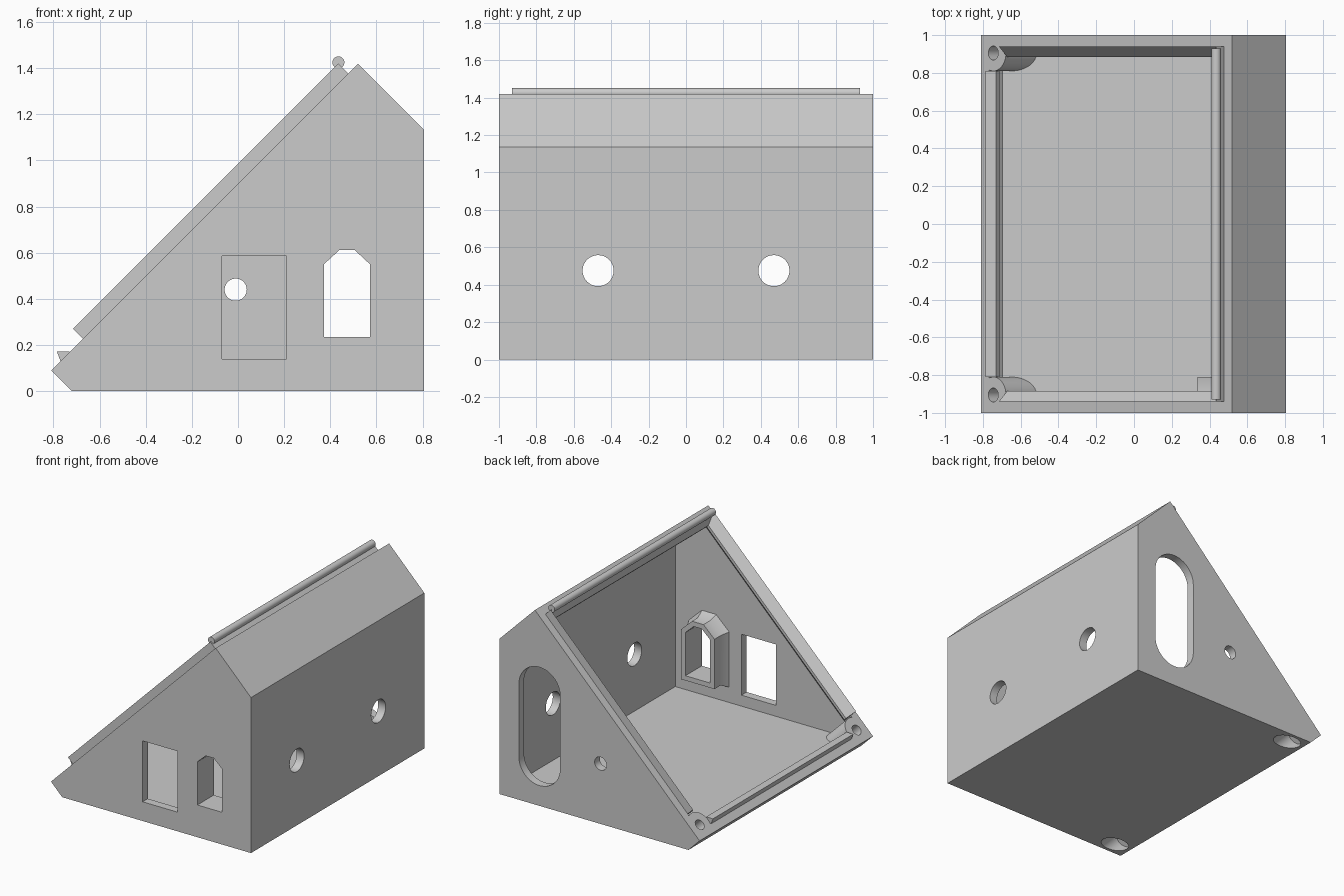
import bpy, bmesh, math
from mathutils import Vector

cube = bpy.data.objects.get("Cube")
if cube:
    bpy.data.objects.remove(cube, do_unlink=True)

grey = bpy.data.materials.new("light_grey")
grey.use_nodes = True
grey.diffuse_color = (0.6, 0.6, 0.6, 1)
grey.node_tree.nodes["Principled BSDF"].inputs["Base Color"].default_value = (0.6, 0.6, 0.6, 1)


def finish(name, bm):
    bmesh.ops.recalc_face_normals(bm, faces=bm.faces)
    mesh = bpy.data.meshes.new(name)
    bm.to_mesh(mesh)
    bm.free()
    mesh.materials.append(grey)
    ob = bpy.data.objects.new(name, mesh)
    bpy.context.collection.objects.link(ob)
    return ob


def loft(name, rings):
    """Solid skinned through rings of 3D points, closed by end caps."""
    bm = bmesh.new()
    loops = [[bm.verts.new(p) for p in ring] for ring in rings]
    bm.faces.new(loops[0])
    bm.faces.new(loops[-1])
    n = len(loops[0])
    for a, b in zip(loops, loops[1:]):
        for i in range(n):
            j = (i + 1) % n
            bm.faces.new((a[i], a[j], b[j], b[i]))
    return finish(name, bm)


def prism(name, outline, y0, y1):
    """Outline in x and z, extruded along y."""
    return loft(name, [[(x, y, z) for x, z in outline] for y in (y0, y1)])


def cylinder(name, start, end, radius, sides=48):
    start, end = Vector(start), Vector(end)
    turn = (end - start).to_track_quat('Z', 'Y')
    circle = [turn @ Vector((radius * math.cos(math.tau * i / sides),
                             radius * math.sin(math.tau * i / sides), 0))
              for i in range(sides)]
    return loft(name, [[p + c for c in circle] for p in (start, end)])


def cut(target, cutter, keep=False):
    mod = target.modifiers.new("cut", 'BOOLEAN')
    mod.operation = 'DIFFERENCE'
    mod.solver = 'EXACT'
    mod.object = cutter
    bpy.context.view_layer.objects.active = target
    bpy.ops.object.modifier_apply(modifier=mod.name)
    if not keep:
        bpy.data.objects.remove(cutter, do_unlink=True)


def slope(s, n):
    """x, z from distance s up the sloped face (as x + z) and height n above it."""
    d = 0.9 + n * math.sqrt(2)
    return (s - d) / 2, (s + d) / 2


# Sloped shell and the cavity that leaves the corner screw bosses standing
WALL, LOW, HIGH, SCREW = 0.94, -0.635, 1.855, -0.59
body = prism("enclosure_shell", [(-0.72, 0), (0.805, 0), (0.805, 1.135), (0.52, 1.42), (-0.81, 0.09)], -1, 1)
cavity = prism("cavity_cutter", [(-0.695, 0.06), (0.745, 0.06), (0.745, 1.11),
                                 slope(HIGH, 0.2), slope(LOW, 0.2)], -WALL, WALL)


def screw_axis(name, y, top, bottom, radius):
    (xa, za), (xb, zb) = slope(SCREW, top), slope(SCREW, bottom)
    return cylinder(name, (xa, y, za), (xb, y, zb), radius)


for y in (-0.905, 0.905):
    cut(cavity, screw_axis("boss_cutter", y, 0.4, -0.5, 0.095))
cut(body, cavity)

# Screw holes with counterbores from below
for y in (-0.905, 0.905):
    cut(body, screw_axis("screw_cutter", y, 0.1, -0.15, 0.037))
    cut(body, screw_axis("counterbore_cutter", y, -0.09, -0.5, 0.073))

# Round holes in the tall wall and the far side wall
for y in (-0.47, 0.47):
    cut(body, cylinder("wall_hole_cutter", (0.7, y, 0.475), (0.9, y, 0.475), 0.083))
cut(body, cylinder("side_hole_cutter", (-0.01, 0.9, 0.44), (-0.01, 1.1, 0.44), 0.048))

# Long rounded slot in the far side wall
slot = []
for centre, first in ((0.845, 0), (0.315, math.pi)):
    for i in range(25):
        a = first + math.pi * i / 24
        slot.append((0.483 + 0.167 * math.cos(a), centre + 0.167 * math.sin(a)))
cut(body, prism("slot_cutter", slot, 0.9, 1.1))

# Rectangular window in the front wall
cut(body, prism("window_cutter", [(-0.07, 0.14), (0.21, 0.14), (0.21, 0.585), (-0.07, 0.585)], -1.1, -0.9))


# Socket opening with a flared frame inside
def arch(g):
    return [(0.372 - g, 0.235 - g), (0.572 + g, 0.235 - g), (0.572 + g, 0.55 + 0.4 * g),
            (0.505 + 0.4 * g, 0.612 + g), (0.44 - 0.4 * g, 0.612 + g), (0.372 - g, 0.55 + 0.4 * g)]


frame = loft("socket_frame", [[(x, y, z) for x, z in arch(g)]
                              for y, g in ((-0.945, 0.065), (-0.88, 0.035), (-0.81, 0.035))])
arch_cutter = prism("arch_cutter", arch(0), -1.1, -0.7)
cut(body, arch_cutter, keep=True)
cut(frame, arch_cutter)

# Wedge lips along both sides of the opening
lip = [(0.94, 0.06), (0.94, 0), (0.95, -0.01), (0.95, -0.085), (0.885, -0.02), (0.885, 0)]
for side, name in ((1, "back_lip"), (-1, "front_lip")):
    rings = []
    for s in (-0.445, HIGH):
        ring = []
        for y, n in lip:
            x, z = slope(s, n)
            ring.append((x, side * y, z))
        rings.append(ring)
    loft(name, rings)

# Upper lip, round ridge bar and lower catch
prism("upper_lip", [slope(HIGH, 0.06), slope(HIGH, 0), slope(HIGH + 0.01, -0.01),
                    slope(HIGH + 0.01, -0.085), slope(HIGH - 0.078, -0.02), slope(HIGH - 0.078, 0)],
      -WALL, WALL)
ridge = cylinder("ridge_bar", (0.435, -0.93, 1.425), (0.435, 0.93, 1.425), 0.026, 32)
prism("lower_catch", [(-0.77, 0.132), (-0.785, 0.172), (-0.73, 0.172), (-0.713, 0.15), (-0.748, 0.108)],
      -0.81, 0.81)

# Smooth the round surfaces only
bpy.ops.object.select_all(action='DESELECT')
for ob in (body, frame, ridge):
    ob.select_set(True)
bpy.context.view_layer.objects.active = body
bpy.ops.object.shade_smooth_by_angle(angle=math.radians(30))
